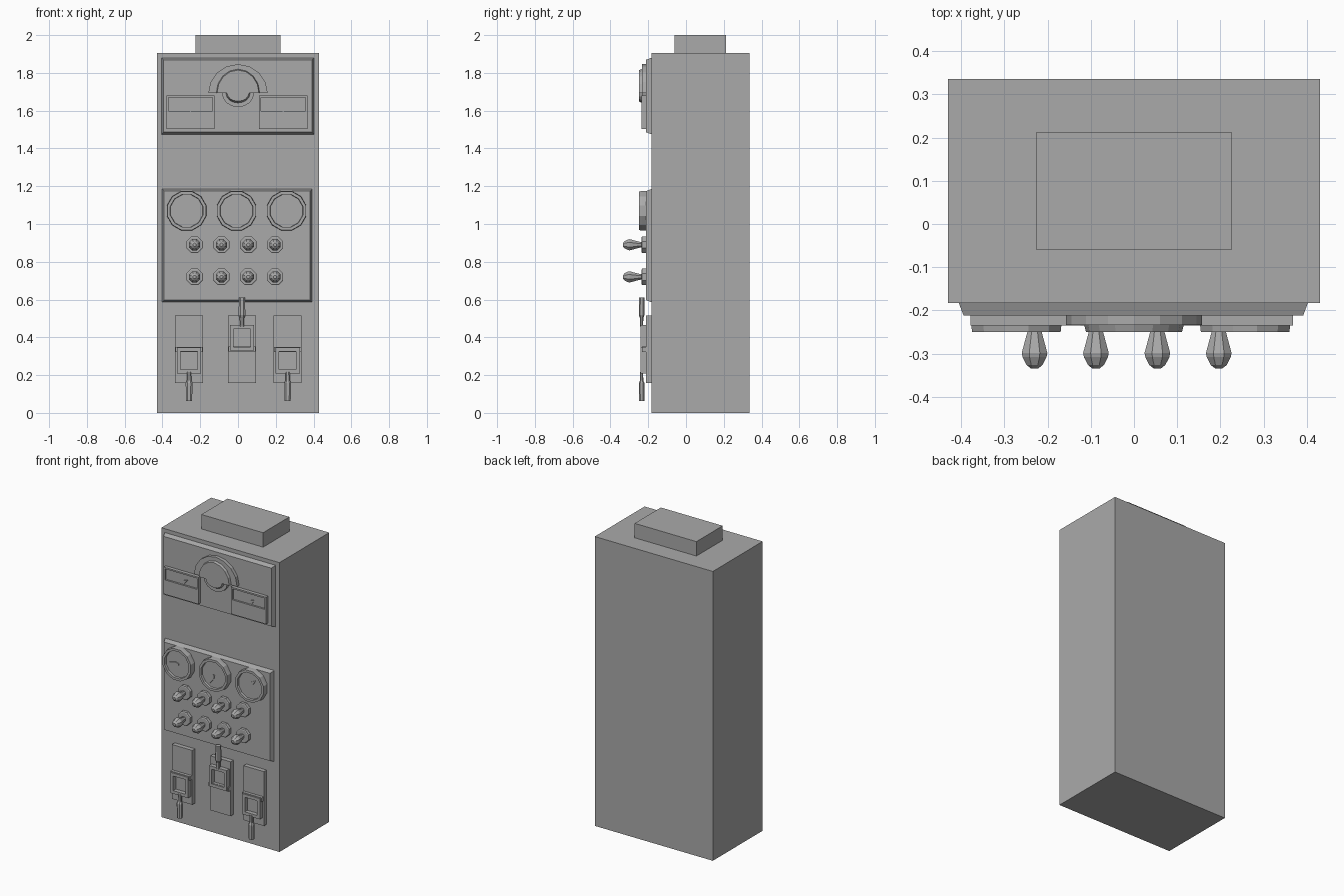
import bpy, bmesh, math
from mathutils import Vector, Matrix

cube = bpy.data.objects.get("Cube")
if cube:
    bpy.data.objects.remove(cube, do_unlink=True)

grey = bpy.data.materials.new("plain grey")
grey.use_nodes = True
GREY = (0.4, 0.4, 0.4, 1)
grey.diffuse_color = GREY
grey.node_tree.nodes["Principled BSDF"].inputs["Base Color"].default_value = GREY

BODY = -0.183    # front of the cabinet
PANEL = -0.212   # front of the raised panels


def finish(name, bm):
    bmesh.ops.recalc_face_normals(bm, faces=bm.faces)
    mesh = bpy.data.meshes.new(name)
    bm.to_mesh(mesh)
    bm.free()
    mesh.materials.append(grey)
    ob = bpy.data.objects.new(name, mesh)
    bpy.context.collection.objects.link(ob)
    return ob


def rect(x0, x1, z0, z1):
    return [(x0, z0), (x1, z0), (x1, z1), (x0, z1)]


def loops_to_mesh(name, loops, closed=False):
    """Skin matching loops of points; cap the ends unless closed."""
    bm = bmesh.new()
    rings = [[bm.verts.new(p) for p in loop] for loop in loops]
    pairs = list(zip(rings, rings[1:]))
    if closed:
        pairs.append((rings[-1], rings[0]))
    for a, b in pairs:
        for i in range(len(a)):
            j = (i + 1) % len(a)
            bm.faces.new((a[i], a[j], b[j], b[i]))
    if not closed:
        bm.faces.new(rings[0])
        bm.faces.new(rings[-1])
    return finish(name, bm)


def plate(name, outline, back, front, front_outline=None):
    """Upright plate from an (x, z) outline, optionally with sloped sides."""
    return loops_to_mesh(name, [[(x, back, z) for x, z in outline],
                                [(x, front, z) for x, z in front_outline or outline]])


def frame(name, outer, inner, back, front):
    """Upright plate with a hole through it."""
    return loops_to_mesh(name, [[(x, y, z) for x, z in o] for o, y in
                                ((outer, back), (outer, front), (inner, front), (inner, back))],
                         closed=True)


def lathe(name, x, z, profile, sides):
    """Turn a (radius, y) profile around an axis pointing to the front."""
    turns = [math.tau * (i + 0.5) / sides for i in range(sides)]
    return loops_to_mesh(name, [[(x + r * math.cos(t), y, z + r * math.sin(t)) for t in turns]
                                for r, y in profile])


def needle(name, x, z, angle, length, y):
    """Thin kite-shaped pointer; its tail sits at x, z."""
    c, s = math.cos(math.radians(angle)), math.sin(math.radians(angle))
    kite = [(0, -0.005), (length * 0.35, -0.011), (length, 0), (length * 0.35, 0.011), (0, 0.005)]
    plate(name, [(x + u * c - v * s, z + u * s + v * c) for u, v in kite], y, y - 0.006)


def keyhole(z, top, top_height, low, low_height, n=8):
    """Half disc above a smaller half disc."""
    arcs = [(top, top_height, 0), (low, low_height, math.pi)]
    return [(w * math.cos(a + math.pi * i / n), z + h * math.sin(a + math.pi * i / n))
            for w, h, a in arcs for i in range(n + 1)]


# Cabinet and top block
plate("cabinet", rect(-0.43, 0.43, 0, 1.905), 0.335, BODY)
plate("top_block", rect(-0.225, 0.225, 1.9, 2.0), 0.213, -0.06)

# Raised panels with sloped edges
for name, x0, x1, z0, z1 in (("upper_panel", -0.405, 0.402, 1.475, 1.88),
                             ("middle_panel", -0.402, 0.392, 0.586, 1.185)):
    e = 0.011
    plate(name, rect(x0, x1, z0, z1), BODY, PANEL, rect(x0 + e, x1 - e, z0 + e, z1 - e))

# Arched dial on the upper panel
plate("arch_base", keyhole(1.693, 0.157, 0.153, 0.085, 0.074), PANEL, -0.234)
plate("arch_cap", keyhole(1.693, 0.115, 0.127, 0.064, 0.052), -0.234, -0.25,
      keyhole(1.693, 0.111, 0.122, 0.058, 0.043))

# Rectangular meters with a sunken window
for side, x0, x1 in (("right", -0.378, -0.124), ("left", 0.112, 0.368)):
    plate(side + "_meter_base", rect(x0, x1, 1.503, 1.68), PANEL, -0.223)
    frame(side + "_meter_case", rect(x0, x1, 1.503, 1.68),
          rect(x0 + 0.011, x1 - 0.011, 1.598, 1.67), -0.223, -0.235)
    needle(side + "_meter_needle", (x0 + x1) / 2 - 0.005, 1.602, 35, 0.06, -0.223)

# Round gauges with sunken faces
for i, (x, angle) in enumerate(((-0.272, 180), (-0.008, 245), (0.257, 42))):
    lathe("gauge_%d" % i, x, 1.07,
          [(0.108, PANEL), (0.108, -0.232), (0.106, -0.25), (0.09, -0.25),
           (0.088, -0.236), (0.01, -0.236)], 12)
    needle("gauge_needle_%d" % i, x + 0.008 * (1 - i), 1.07, angle, 0.068, -0.236)

# Two rows of toggle switches
for row, z in enumerate((0.89, 0.72)):
    for col in range(4):
        x = -0.23 + 0.142 * col
        tag = "_%d_%d" % (row, col)
        lathe("switch_base" + tag, x, z, [(0.047, PANEL), (0.047, -0.232), (0.042, -0.235)], 8)
        lathe("switch_knob" + tag, x, z,
              [(0.014, -0.23), (0.018, -0.25), (0.032, -0.298), (0.03, -0.308),
               (0.02, -0.326), (0.009, -0.334)], 8)

# Three levers, the middle one thrown up
for i, (x, way) in enumerate(((-0.259, -1), (0.021, 1), (0.263, -1))):
    pivot = 0.337
    plate("lever_plate_%d" % i, rect(x - 0.074, x + 0.074, 0.157, 0.515), BODY, PANEL)

    def span(half, a, b):
        return rect(x - half, x + half, *sorted((pivot + way * a, pivot + way * b)))

    plate("lever_axle_%d" % i, span(0.072, -0.012, 0.014), PANEL, -0.232)
    frame("lever_frame_%d" % i, span(0.064, -0.008, 0.128), span(0.045, 0.012, 0.108),
          PANEL, -0.24)
    # Grip widens towards its end
    loops_to_mesh("lever_grip_%d" % i, [
        [(x + u * w, -0.235 + v * d, pivot + way * t)
         for u, v in ((-1, -0.5), (-0.5, -1), (0.5, -1), (1, -0.5),
                      (1, 0.5), (0.5, 1), (-0.5, 1), (-1, 0.5))]
        for w, d, t in ((0.011, 0.008, 0.12), (0.012, 0.009, 0.165),
                        (0.018, 0.015, 0.18), (0.016, 0.014, 0.275))])
